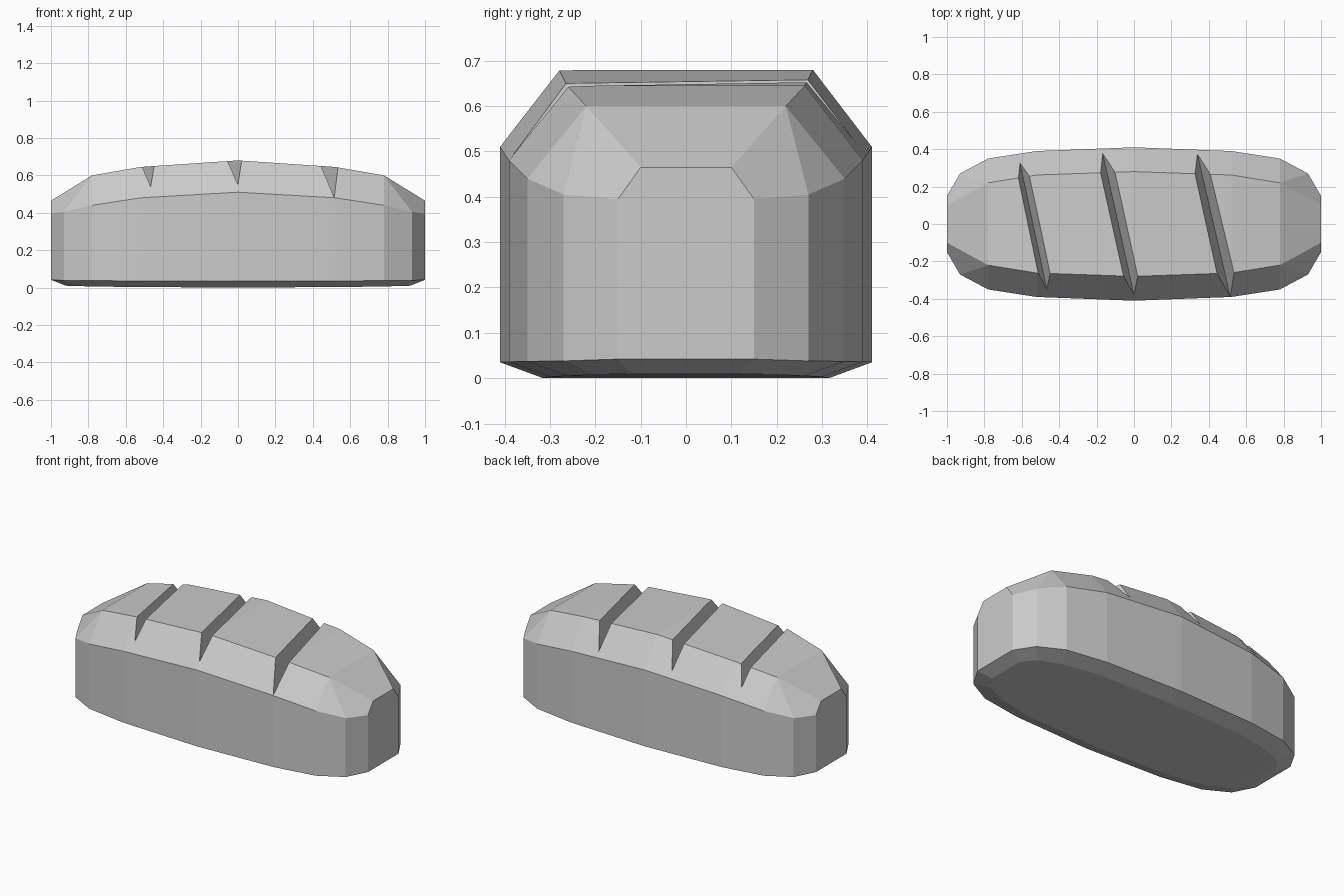
import bpy, bmesh

if "Cube" in bpy.data.objects:
    bpy.data.objects.remove(bpy.data.objects["Cube"])

# Quarter outlines (x, y, z) from the end of the loaf to its middle
base = [(0.92, 0.12, 0.01), (0.86, 0.2, 0.008), (0.72, 0.26, 0.005), (0.5, 0.3, 0.003), (0, 0.315, 0)]
side = [(1, 0.15, 0.042), (0.93, 0.27, 0.038), (0.78, 0.35, 0.037), (0.52, 0.39, 0.036), (0, 0.41, 0.035)]
shoulder = [(1, 0.15, 0.395), (0.93, 0.27, 0.405), (0.78, 0.35, 0.44), (0.52, 0.39, 0.48), (0, 0.41, 0.51)]
crown = [(1, 0.1, 0.465), (0.78, 0.22, 0.6), (0.78, 0.22, 0.6), (0.52, 0.262, 0.645), (0, 0.28, 0.68)]


def full_ring(quarter):
    half = quarter + [(-x, y, z) for x, y, z in reversed(quarter[:-1])]
    return half + [(x, -y, z) for x, y, z in reversed(half)]


def make_object(name, bm):
    bmesh.ops.recalc_face_normals(bm, faces=bm.faces)
    mesh = bpy.data.meshes.new(name)
    bm.to_mesh(mesh)
    bm.free()
    ob = bpy.data.objects.new(name, mesh)
    bpy.context.collection.objects.link(ob)
    return ob


# Loaf body: stacked rings, closed by strips across top and bottom
bm = bmesh.new()
rings = [[bm.verts.new(p) for p in full_ring(q)] for q in (base, side, shoulder, crown)]
n = len(rings[0])
for a, b in zip(rings, rings[1:]):
    for i in range(n):
        j = (i + 1) % n
        bm.faces.new((a[i], a[j], b[j], b[i]))
for r in (rings[0], rings[-1]):
    for i in range(n // 2 - 1):
        bm.faces.new((r[i], r[i + 1], r[n - 2 - i], r[n - 1 - i]))
bmesh.ops.remove_doubles(bm, verts=bm.verts, dist=0.0005)
loaf = make_object("bread_loaf", bm)

# V-shaped slashes: keel line from back to front for each cut
slashes = [((-0.61, 0.33, 0.528), (-0.465, -0.355, 0.54)),
           ((-0.17, 0.39, 0.535), (0.0, -0.38, 0.55)),
           ((0.34, 0.37, 0.52), (0.515, -0.39, 0.482))]
bm = bmesh.new()
for back, front in slashes:
    ends = []
    for p, q in ((back, front), (front, back)):
        x, y, z = (a + 0.2 * (a - b) for a, b in zip(p, q))
        ends.append([bm.verts.new(v) for v in
                     ((x, y, z), (x + 0.08, y, z + 0.25), (x - 0.065, y, z + 0.25))])
    a, b = ends
    bm.faces.new(a)
    bm.faces.new(b)
    for i in range(3):
        j = (i + 1) % 3
        bm.faces.new((a[i], a[j], b[j], b[i]))
cutter = make_object("slash_cutter", bm)
cutter.hide_render = True
cutter.hide_viewport = False
cutter.display_type = 'WIRE'

mod = loaf.modifiers.new("slashes", 'BOOLEAN')
mod.operation = 'DIFFERENCE'
mod.solver = 'EXACT'
mod.object = cutter
